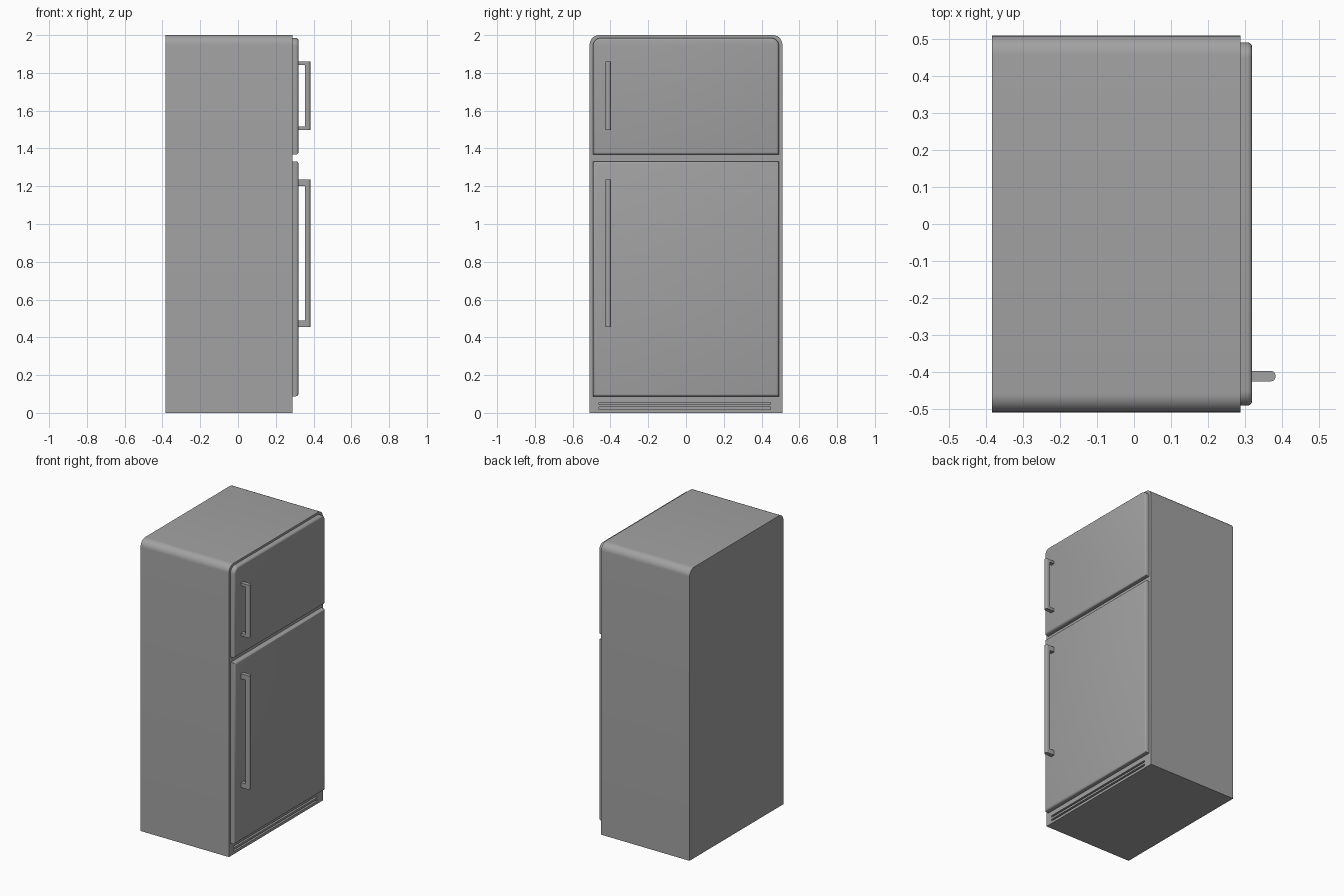
import bpy, bmesh, math

if "Cube" in bpy.data.objects:
    bpy.data.objects.remove(bpy.data.objects["Cube"])

BACK, FACE, DOOR_X = -0.384, 0.288, 0.32

# Dark grey enamel
enamel = bpy.data.materials.new("dark_grey_enamel")
enamel.diffuse_color = (0.36, 0.36, 0.36, 1)
enamel.use_nodes = True
enamel.node_tree.nodes["Principled BSDF"].inputs["Base Color"].default_value = enamel.diffuse_color


def finish(name, bm, smooth=True):
    bmesh.ops.recalc_face_normals(bm, faces=bm.faces[:])
    me = bpy.data.meshes.new(name)
    bm.to_mesh(me)
    bm.free()
    me.materials.append(enamel)
    ob = bpy.data.objects.new(name, me)
    bpy.context.collection.objects.link(ob)
    if smooth:
        bpy.context.view_layer.objects.active = ob
        ob.select_set(True)
        bpy.ops.object.shade_smooth_by_angle(angle=math.radians(35))
        ob.select_set(False)
    return ob


def extrude(bm, pts, vec):
    face = bm.faces.new([bm.verts.new(p) for p in pts])
    new = bmesh.ops.extrude_face_region(bm, geom=[face])["geom"]
    bmesh.ops.translate(bm, verts=[g for g in new if isinstance(g, bmesh.types.BMVert)], vec=vec)


def panel(name, x0, x1, half, z0, z1, r_top=0, edge=0):
    """Slab facing +x, optionally with rounded top corners and a soft front rim."""
    yz = [(-half, z0), (half, z0)]
    if r_top:
        for s, a0 in ((1, 0), (-1, 90)):
            for i in range(9):
                a = math.radians(a0 + i * 90 / 8)
                yz.append((s * (half - r_top) + r_top * math.cos(a),
                           z1 - r_top + r_top * math.sin(a)))
    else:
        yz += [(half, z1), (-half, z1)]
    bm = bmesh.new()
    extrude(bm, [(x0, y, z) for y, z in yz], (x1 - x0, 0, 0))
    if edge:
        rim = [e for e in bm.edges if all(abs(v.co.x - x1) < 1e-5 for v in e.verts)]
        bmesh.ops.bevel(bm, geom=rim, offset=edge, segments=3, profile=0.5, affect='EDGES')
    return finish(name, bm)


def handle(name, z0, z1, post):
    """C-shaped pull with rounded outer edges."""
    xi, xm, xo = DOOR_X - 0.004, 0.354, 0.383
    xz = [(xi, z0), (xo, z0), (xo, z1), (xi, z1),
          (xi, z1 - post), (xm, z1 - post), (xm, z0 + post), (xi, z0 + post)]
    bm = bmesh.new()
    extrude(bm, [(x, -0.426, z) for x, z in xz], (0, 0.028, 0))
    outer = [e for e in bm.edges if all(abs(v.co.x - xo) < 1e-5 for v in e.verts)
             and abs(e.verts[0].co.z - e.verts[1].co.z) > 0.1]
    bmesh.ops.bevel(bm, geom=outer, offset=0.012, segments=4, profile=0.5, affect='EDGES')
    return finish(name, bm)


# Cabinet with vent slots cut in the kick plate
cabinet = panel("cabinet", BACK, FACE, 0.51, 0, 2.0, r_top=0.05)
bm = bmesh.new()
for z in (0.018, 0.044):
    pts = [(FACE - 0.015, -0.46, z), (FACE - 0.015, 0.447, z),
           (FACE - 0.015, 0.447, z + 0.012), (FACE - 0.015, -0.46, z + 0.012)]
    extrude(bm, pts, (0.05, 0, 0))
cutter = finish("vent_cutter", bm, smooth=False)
cutter.hide_render = True
cutter.hide_set(True)
cut = cabinet.modifiers.new("vents", 'BOOLEAN')
cut.operation, cut.object, cut.solver = 'DIFFERENCE', cutter, 'EXACT'

# Doors
panel("freezer_door", FACE, DOOR_X, 0.492, 1.368, 1.985, r_top=0.042, edge=0.013)
panel("fridge_door", FACE, DOOR_X, 0.492, 0.088, 1.332, edge=0.013)

# Handles
handle("freezer_handle", 1.497, 1.86, 0.018)
handle("fridge_handle", 0.455, 1.236, 0.034)
